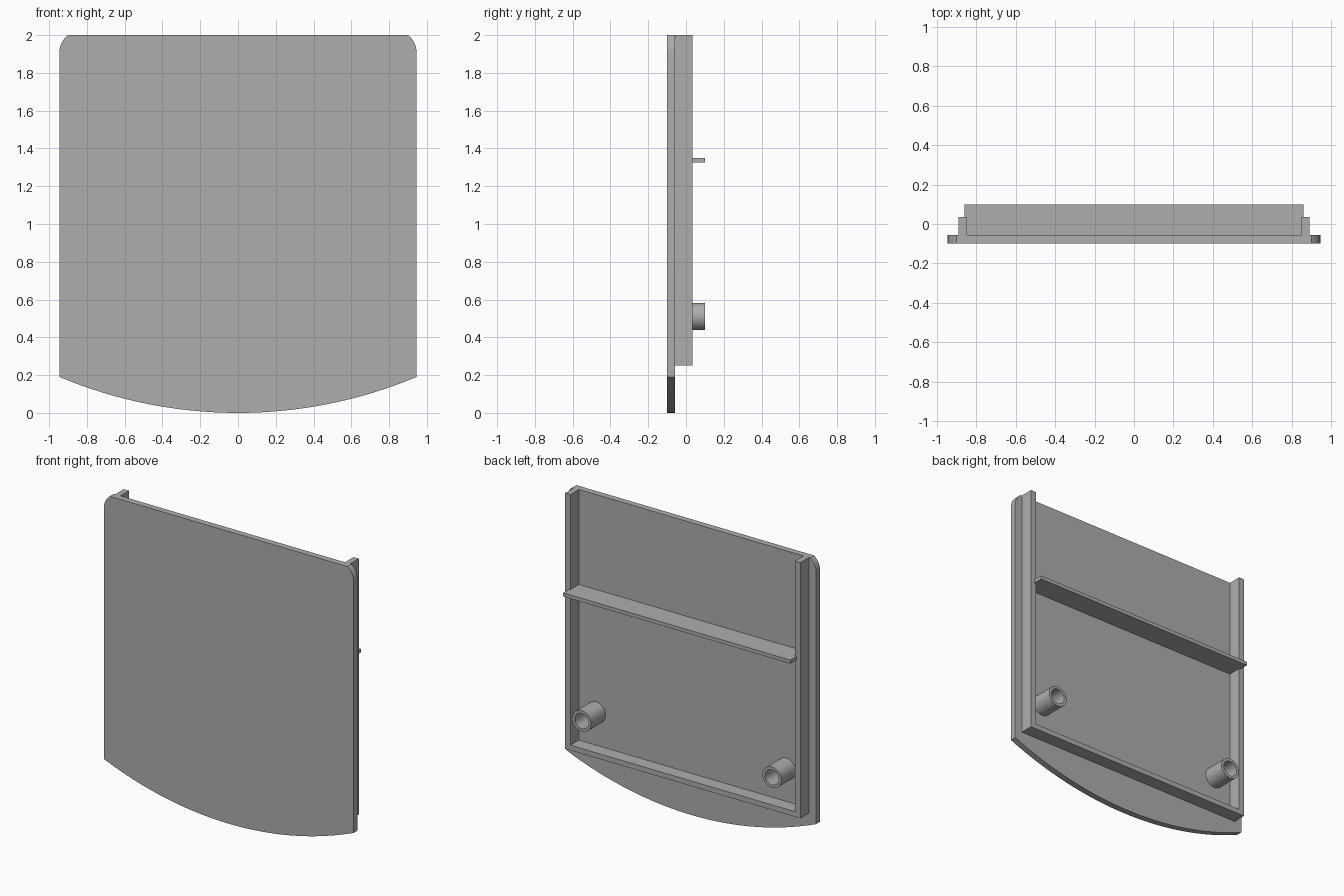
import bpy, bmesh
from math import sin, cos, pi, atan2, asin, sqrt, radians

if "Cube" in bpy.data.objects:
    bpy.data.objects.remove(bpy.data.objects["Cube"], do_unlink=True)

grey = bpy.data.materials.new("plain grey")
grey.use_nodes = True
colour = (0.42, 0.42, 0.42, 1)
grey.diffuse_color = colour
grey.node_tree.nodes["Principled BSDF"].inputs["Base Color"].default_value = colour

HALF, TOP = 0.945, 2.0
FRONT, PANEL_BACK, RAIL_BACK, BACK = -0.1, -0.057, 0.035, 0.1


def finish(name, bm, smooth=False):
    bmesh.ops.recalc_face_normals(bm, faces=bm.faces)
    mesh = bpy.data.meshes.new(name)
    bm.to_mesh(mesh)
    bm.free()
    mesh.materials.append(grey)
    obj = bpy.data.objects.new(name, mesh)
    bpy.context.collection.objects.link(obj)
    if smooth:
        bpy.ops.object.select_all(action='DESELECT')
        obj.select_set(True)
        bpy.context.view_layer.objects.active = obj
        bpy.ops.object.shade_smooth_by_angle(angle=radians(30))
    return obj


def extrude_outline(name, outline, y0, y1, smooth=False):
    """Extrude an (x, z) outline from y0 to y1."""
    bm = bmesh.new()
    face = bm.faces.new([bm.verts.new((x, y0, z)) for x, z in outline])
    ext = bmesh.ops.extrude_face_region(bm, geom=[face])
    moved = [v for v in ext["geom"] if isinstance(v, bmesh.types.BMVert)]
    bmesh.ops.translate(bm, verts=moved, vec=(0, y1 - y0, 0))
    return finish(name, bm, smooth)


def tube(name, x, z, outer, inner, y0, y1, sides=40):
    """Open tube along y, revolved from a rectangular section."""
    bm = bmesh.new()
    section = [(outer, y0), (outer, y1), (inner, y1), (inner, y0)]
    rings = []
    for i in range(sides):
        a = 2 * pi * i / sides
        rings.append([bm.verts.new((x + r * cos(a), y, z + r * sin(a))) for r, y in section])
    for i in range(sides):
        a, b = rings[i], rings[(i + 1) % sides]
        for j in range(4):
            k = (j + 1) % 4
            bm.faces.new((a[j], a[k], b[k], b[j]))
    return finish(name, bm, True)


# Panel: bowed bottom edge, clipped round top corners
sag = 0.19
radius = (HALF ** 2 + sag ** 2) / (2 * sag)
sweep = asin(HALF / radius)
steps = 32
outline = []
for i in range(steps + 1):
    a = sweep * (2 * i / steps - 1)
    outline.append((radius * sin(a), radius * (1 - cos(a))))
drop, inset = 0.09, 0.045
corner_sweep = 2 * atan2(inset, drop)
corner_r = drop / sin(corner_sweep)
corner = []
for i in range(9):
    a = corner_sweep * i / 8
    corner.append((HALF - corner_r * (1 - cos(a)), TOP - drop + corner_r * sin(a)))
outline += corner + [(-x, z) for x, z in reversed(corner)]
extrude_outline("panel", outline, FRONT, PANEL_BACK, True)

# U-shaped rim on the back, open at the top
out_x, in_x, low, sill = 0.89, 0.85, 0.25, 0.285
right = [(out_x, low), (out_x, TOP), (in_x, TOP), (in_x, sill)]
rim = right + [(-x, z) for x, z in reversed(right)]
extrude_outline("back_rim", rim, PANEL_BACK, RAIL_BACK)

# Thin shelf across the back
w, z0, z1 = 0.86, 1.325, 1.35
extrude_outline("cross_shelf", [(-w, z0), (w, z0), (w, z1), (-w, z1)], PANEL_BACK, BACK)

# Hollow mounting posts
for side, name in ((1, "left_post"), (-1, "right_post")):
    tube(name, side * 0.72, 0.51, 0.072, 0.052, PANEL_BACK, BACK)
